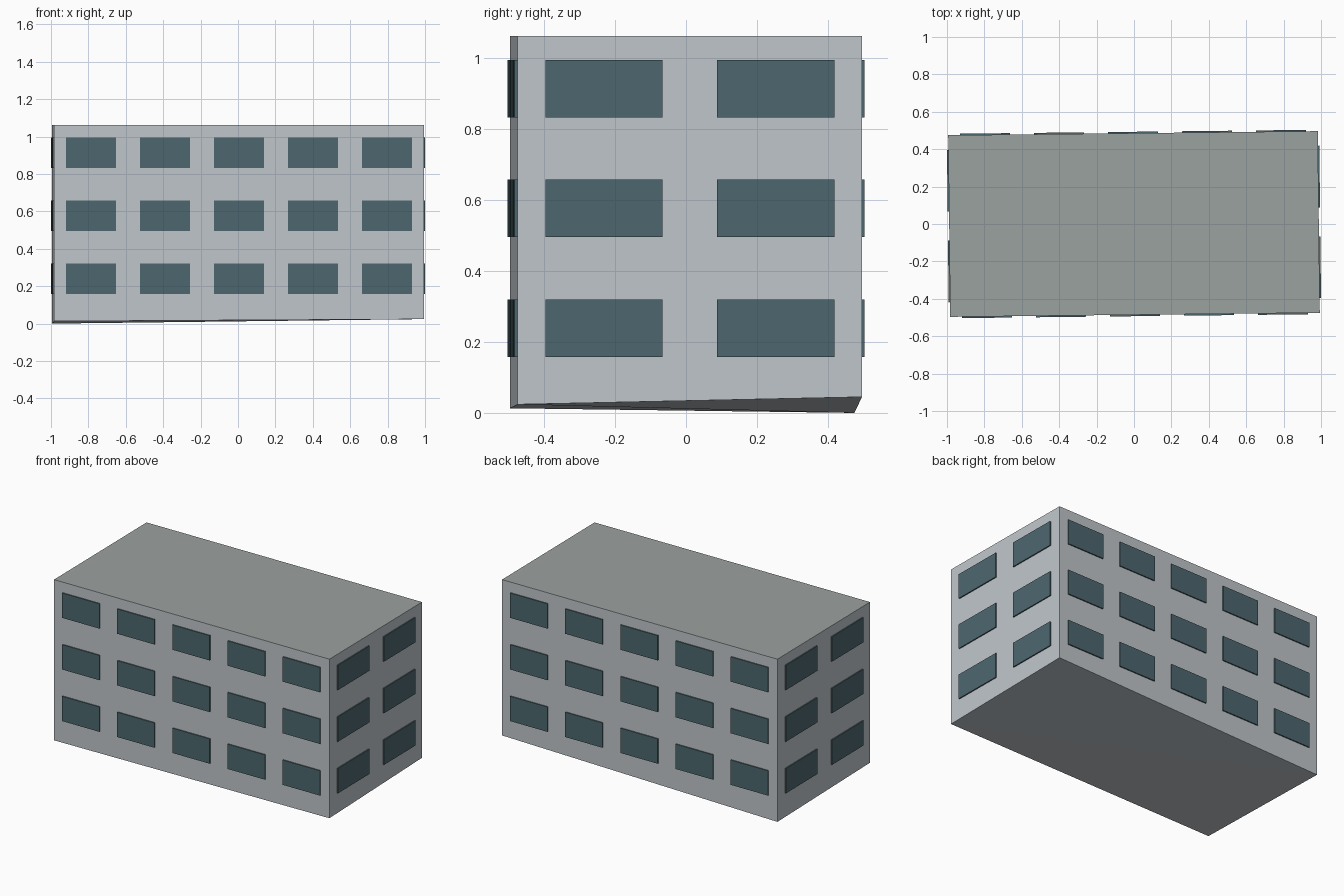
import bpy, bmesh, math
from mathutils import Matrix

if "Cube" in bpy.data.objects:
    bpy.data.objects.remove(bpy.data.objects["Cube"])

HX, HY, TOP = 0.988, 0.4855, 1.063      # half width, half depth, roof height
TURN = Matrix.Rotation(0.011, 4, 'Z')   # slight turn on the plot
PLATE = 0.0075                          # how far the windows stand out


def material(name, colour):
    m = bpy.data.materials.new(name)
    m.diffuse_color = (*colour, 1)
    m.use_nodes = True
    m.node_tree.nodes["Principled BSDF"].inputs["Base Color"].default_value = m.diffuse_color
    return m


wall = material("pale grey wall", (0.53, 0.57, 0.60))
roof = material("grey green roof", (0.33, 0.36, 0.35))
glass = material("dark teal glass", (0.075, 0.136, 0.158))


def finish(name, bm, mats):
    bm.transform(TURN)
    mesh = bpy.data.meshes.new(name)
    bm.to_mesh(mesh)
    bm.free()
    for m in mats:
        mesh.materials.append(m)
    ob = bpy.data.objects.new(name, mesh)
    bpy.context.collection.objects.link(ob)


# Building block with a base that follows sloping ground
bm = bmesh.new()
corners = [(-HX, -HY, 0.013), (HX, -HY, 0.024), (HX, HY, 0.045), (-HX, HY, 0.0)]
low = [bm.verts.new(c) for c in corners]
high = [bm.verts.new((x, y, TOP)) for x, y, z in corners]
for i in range(4):
    j = (i + 1) % 4
    bm.faces.new((low[i], low[j], high[j], high[i]))
bm.faces.new(high).material_index = 1
bm.faces.new((low[0], low[3], low[1]))
bm.faces.new((low[1], low[3], low[2]))
finish("building_block", bm, [wall, roof])


# Grid of thin window plates on one wall, turned to face its side
def windows(name, angle, wall_distance, count, pitch, width):
    bm = bmesh.new()
    turn = Matrix.Rotation(angle, 4, 'Z')
    for floor in range(3):
        for i in range(count):
            pos = ((i - (count - 1) / 2) * pitch, -wall_distance - PLATE / 2,
                   0.239 + 0.3373 * floor)
            bmesh.ops.create_cube(bm, size=1, matrix=turn @ Matrix.Translation(pos)
                                  @ Matrix.Diagonal((width, PLATE, 0.162, 1)))
    finish(name, bm, [glass])


windows("front_windows", 0, HY, 5, 0.3957, 0.267)
windows("back_windows", math.pi, HY, 5, 0.3957, 0.267)
windows("right_windows", math.pi / 2, HX, 2, 0.484, 0.331)
windows("left_windows", -math.pi / 2, HX, 2, 0.484, 0.331)
